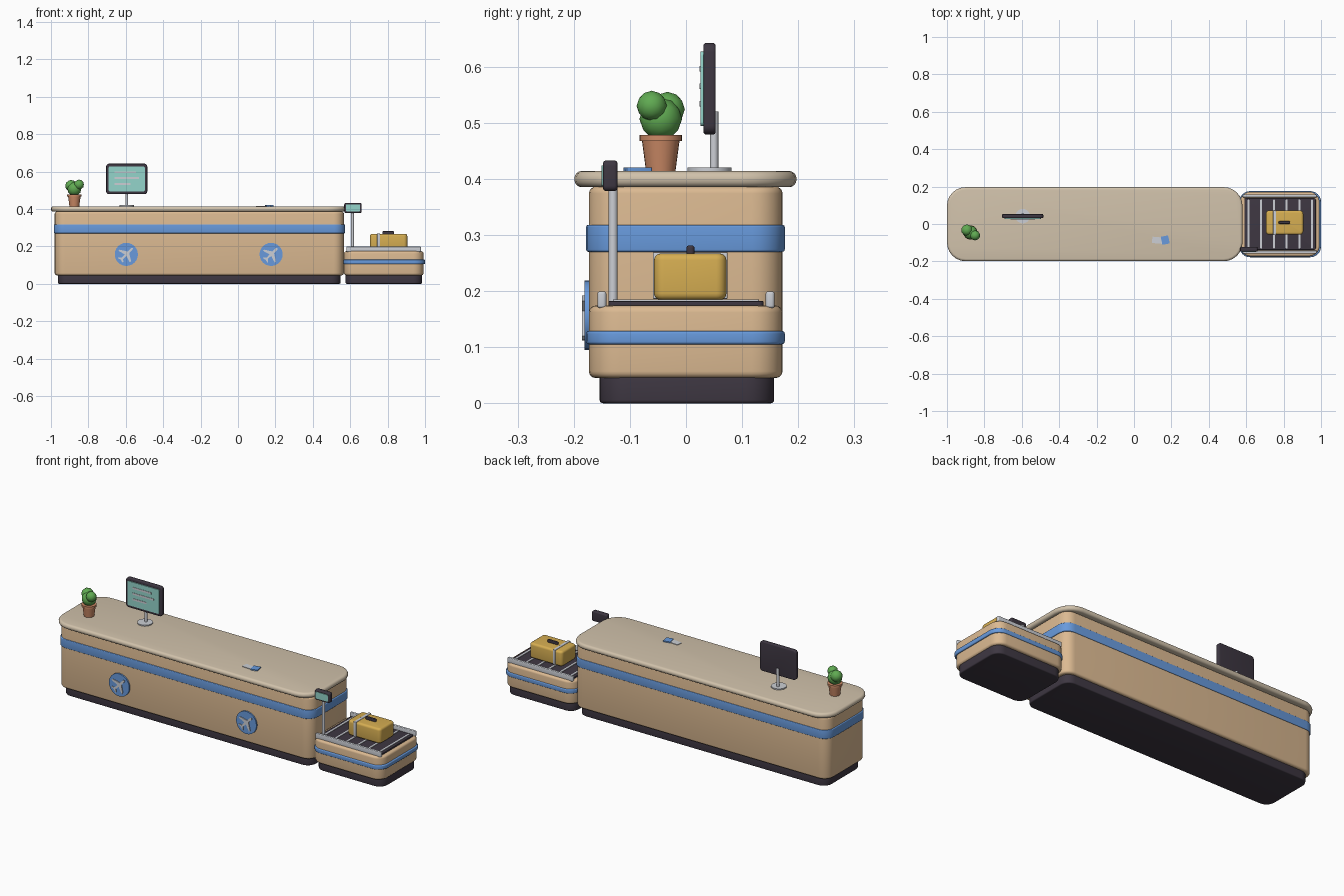
import bpy, bmesh, math
from mathutils import Matrix, Vector

if "Cube" in bpy.data.objects:
    bpy.data.objects.remove(bpy.data.objects["Cube"])


def material(name, rgb):
    lin = [((c / 255 + 0.055) / 1.055) ** 2.4 for c in rgb] + [1]
    m = bpy.data.materials.new(name)
    m.use_nodes = True
    m.diffuse_color = lin
    bsdf = m.node_tree.nodes["Principled BSDF"]
    bsdf.inputs["Base Color"].default_value = lin
    bsdf.inputs["Roughness"].default_value = 0.7
    return m


TAN = material("tan panel", (220, 186, 146))
STONE = material("stone top", (209, 194, 171))
BLUE = material("blue", (104, 154, 220))
DARK = material("dark plastic", (62, 55, 66))
GREY = material("light metal", (204, 207, 213))
TEAL = material("teal screen", (148, 213, 203))
GOLD = material("gold case", (214, 174, 82))
CLAY = material("terracotta", (204, 138, 102))
GREEN = material("leaf green", (96, 170, 82))


def finish(name, bm, mat, angle=35):
    bmesh.ops.recalc_face_normals(bm, faces=bm.faces)
    mesh = bpy.data.meshes.new(name)
    bm.to_mesh(mesh)
    bm.free()
    obj = bpy.data.objects.new(name, mesh)
    bpy.context.collection.objects.link(obj)
    mesh.materials.append(mat)
    bpy.ops.object.select_all(action="DESELECT")
    obj.select_set(True)
    bpy.context.view_layer.objects.active = obj
    bpy.ops.object.shade_smooth_by_angle(angle=math.radians(angle))
    return obj


def prism(name, pts, lo, hi, mat, bevel=0, axis="z"):
    """Extrude an outline along an axis and round its two rims."""
    bm = bmesh.new()
    place = (lambda a, b, d: (a, b, d)) if axis == "z" else (lambda a, b, d: (a, d, b))
    face = bm.faces.new([bm.verts.new(place(a, b, lo)) for a, b in pts])
    rims = list(face.edges)
    ext = bmesh.ops.extrude_face_region(bm, geom=[face], use_keep_orig=True)["geom"]
    new = [v for v in ext if isinstance(v, bmesh.types.BMVert)]
    bmesh.ops.translate(bm, verts=new, vec=place(0, 0, hi - lo))
    rims += [e for e in ext if isinstance(e, bmesh.types.BMEdge)]
    bmesh.ops.recalc_face_normals(bm, faces=bm.faces)
    if bevel:
        bmesh.ops.bevel(bm, geom=rims, offset=bevel, segments=4, profile=0.5, affect="EDGES")
    return finish(name, bm, mat)


def slab(name, a, b, d, mat, radius, bevel=0, axis="z"):
    """Rounded rectangle over ranges a and b, with thickness range d."""
    pts = []
    corners = [(a[1], b[1], -1, -1), (a[0], b[1], 1, -1), (a[0], b[0], 1, 1), (a[1], b[0], -1, 1)]
    for q, (x, y, sx, sy) in enumerate(corners):
        for i in range(7):
            t = math.radians(90 * q + 15 * i)
            pts.append((x + radius * (sx + math.cos(t)), y + radius * (sy + math.sin(t))))
    return prism(name, pts, d[0], d[1], mat, bevel, axis)


def cylinder(name, loc, r1, r2, z0, z1, mat, along="z"):
    bm = bmesh.new()
    bmesh.ops.create_cone(bm, cap_ends=True, segments=24, radius1=r1, radius2=r2, depth=z1 - z0)
    turn = Matrix.Rotation(math.pi / 2, 4, "X" if along == "y" else "Z")
    bmesh.ops.transform(bm, verts=bm.verts, matrix=turn)
    mid = (z0 + z1) / 2
    shift = Vector((loc[0], loc[1], mid)) if along == "z" else Vector((loc[0], mid, loc[1]))
    bmesh.ops.translate(bm, verts=bm.verts, vec=shift)
    return finish(name, bm, mat)


# Long counter
slab("counter_plinth", (-0.963, 0.548), (-0.154, 0.157), (0, 0.05), DARK, 0.05, 0.006)
slab("counter_body", (-0.98, 0.566), (-0.173, 0.172), (0.045, 0.386), TAN, 0.055, 0.012)
slab("counter_stripe", (-0.985, 0.572), (-0.178, 0.176), (0.27, 0.318), BLUE, 0.058, 0.004)
slab("counter_top", (-1, 0.58), (-0.199, 0.197), (0.385, 0.414), STONE, 0.1, 0.0135)

# Round emblems with an aircraft silhouette
half = [(0, 0.050), (0.006, 0.042), (0.006, 0.016), (0.044, -0.008), (0.044, -0.017),
        (0.006, -0.006), (0.005, -0.030), (0.018, -0.040), (0.018, -0.046), (0, -0.041)]
outline = half + [(-x, z) for x, z in reversed(half[1:-1])]
turn = Matrix.Rotation(math.radians(-45), 2)
for side, cx in (("right", -0.597), ("left", 0.177)):
    cylinder("emblem_disc_" + side, (cx, 0.157), 0.062, 0.062, -0.181, -0.165, BLUE, "y")
    pts = [turn @ Vector(p) + Vector((cx, 0.157)) for p in outline]
    prism("emblem_plane_" + side, pts, -0.185, -0.18, GREY, axis="y")

# Monitor on the counter
cylinder("monitor_foot", (-0.595, 0.042), 0.039, 0.039, 0.412, 0.420, GREY)
cylinder("monitor_pole", (-0.595, 0.05), 0.0075, 0.0075, 0.418, 0.52, GREY)
slab("monitor_case", (-0.705, -0.485), (0.479, 0.642), (0.031, 0.053), DARK, 0.016, 0.005, "y")
slab("monitor_screen", (-0.692, -0.498), (0.494, 0.627), (0.026, 0.033), TEAL, 0.008, 0, "y")
for i, right in enumerate((-0.545, -0.53, -0.575)):
    z = 0.596 - 0.031 * i
    slab("screen_line", (-0.66, right), (z - 0.005, z + 0.005), (0.024, 0.027), GREY, 0.002, 0, "y")

# Potted plant
cylinder("plant_pot", (-0.875, -0.045), 0.026, 0.034, 0.412, 0.472, CLAY)
cylinder("pot_rim", (-0.875, -0.045), 0.038, 0.038, 0.467, 0.478, CLAY)
for x, y, z, r in ((-0.875, -0.045, 0.507, 0.038), (-0.893, -0.033, 0.524, 0.031),
                   (-0.850, -0.061, 0.530, 0.027)):
    bm = bmesh.new()
    bmesh.ops.create_icosphere(bm, subdivisions=2, radius=r, matrix=Matrix.Translation((x, y, z)))
    finish("plant_leaves", bm, GREEN, 30)

# Travel papers
ticket = slab("ticket", (-0.04, 0.04), (-0.017, 0.017), (0.413, 0.417), GREY, 0.003)
ticket.location = (0.137, -0.088, 0)
ticket.rotation_euler.z = math.radians(-5)
booklet = slab("booklet", (-0.02, 0.02), (-0.022, 0.022), (0.413, 0.420), BLUE, 0.003)
booklet.location = (0.167, -0.086, 0)
booklet.rotation_euler.z = math.radians(12)

# Baggage unit
slab("unit_plinth", (0.575, 0.985), (-0.154, 0.157), (0, 0.05), DARK, 0.05, 0.006)
slab("unit_body", (0.567, 0.992), (-0.173, 0.172), (0.045, 0.174), TAN, 0.055, 0.012)
slab("unit_stripe", (0.563, 1.0), (-0.178, 0.176), (0.105, 0.129), BLUE, 0.058, 0.005)
slab("belt", (0.59, 0.972), (-0.138, 0.138), (0.17, 0.182), DARK, 0.008, 0.002)
for i in range(6):
    x = 0.612 + 0.068 * i
    slab("belt_roller", (x - 0.005, x + 0.005), (-0.13, 0.13), (0.18, 0.185), GREY, 0.003)
for y in (-0.15, 0.15):
    slab("side_rail", (0.58, 0.978), (y - 0.008, y + 0.008), (0.17, 0.199), GREY, 0.006, 0.004)

# Suitcase
slab("suitcase", (0.705, 0.905), (-0.057, 0.072), (0.184, 0.267), GOLD, 0.018, 0.012)
slab("suitcase_strap", (0.744, 0.760), (-0.059, 0.074), (0.186, 0.269), GREY, 0.003, 0.002)
slab("suitcase_handle", (0.773, 0.835), (0.001, 0.015), (0.264, 0.281), DARK, 0.006, 0.004)

# Small weight display on a post
cylinder("display_post", (0.612, -0.13), 0.008, 0.008, 0.172, 0.39, GREY)
slab("display_case", (0.568, 0.661), (0.378, 0.433), (-0.148, -0.122), DARK, 0.01, 0.006, "y")
slab("display_screen", (0.577, 0.652), (0.387, 0.424), (-0.151, -0.146), TEAL, 0.004, 0, "y")
